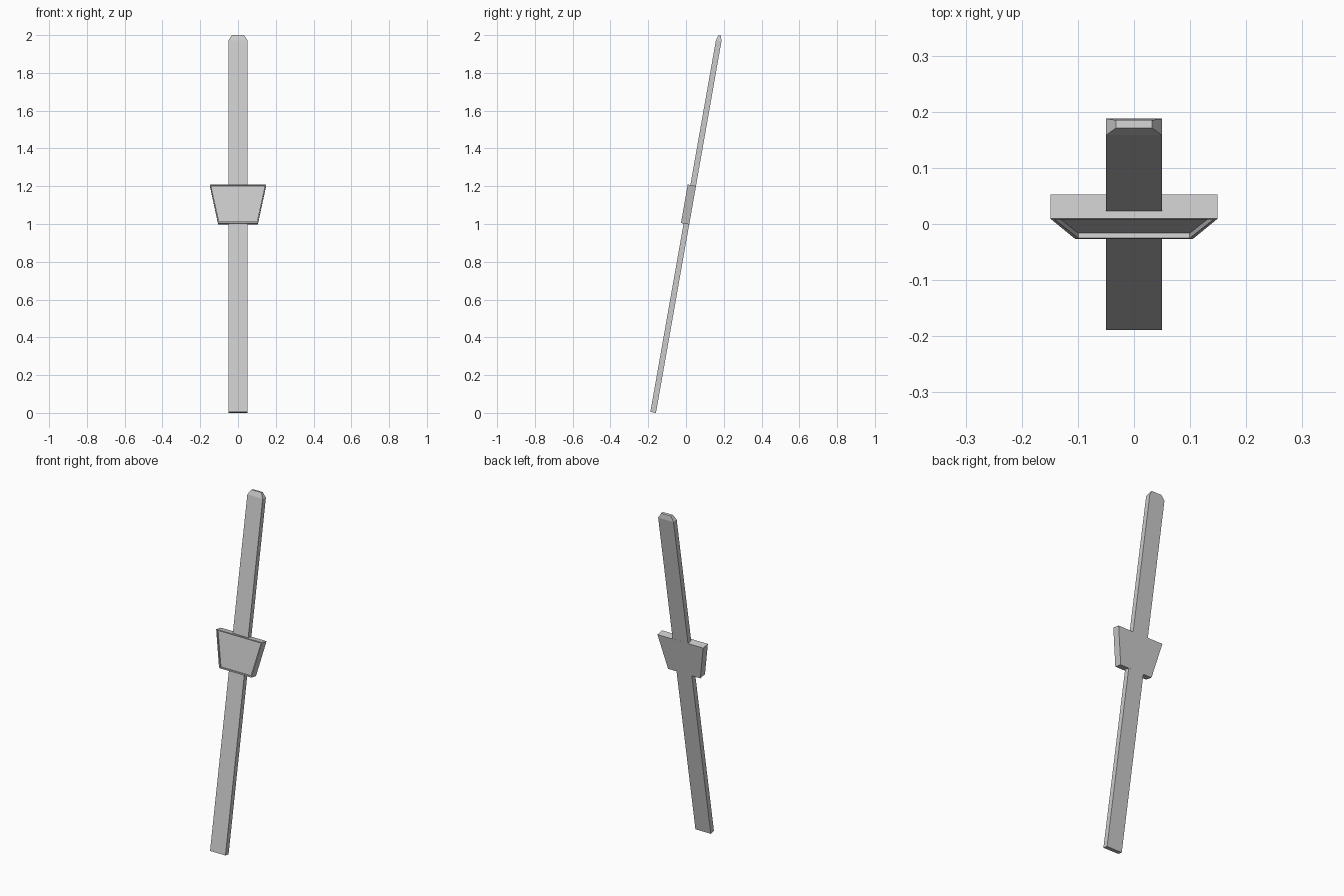
import bpy, bmesh, math
from mathutils import Matrix

if "Cube" in bpy.data.objects:
    bpy.data.objects.remove(bpy.data.objects["Cube"])

# Everything is modelled upright (x width, y thickness, z length), then leaned back
LEAN = Matrix.Translation((0, 0.002, 1)) @ Matrix.Rotation(math.radians(-10), 4, 'X')


def finish(bm, name):
    bmesh.ops.recalc_face_normals(bm, faces=bm.faces)
    bm.transform(LEAN)
    mesh = bpy.data.meshes.new(name)
    bm.to_mesh(mesh)
    bm.free()
    obj = bpy.data.objects.new(name, mesh)
    bpy.context.collection.objects.link(obj)
    return obj


def loft(sections):
    """Rectangular sections (half width, y front, y back, z), capped at both ends."""
    bm = bmesh.new()
    rings = [[bm.verts.new(p) for p in ((-w, f, z), (w, f, z), (w, b, z), (-w, b, z))]
             for w, f, b, z in sections]
    for lo, hi in zip(rings, rings[1:]):
        for i in range(4):
            j = (i + 1) % 4
            bm.faces.new((lo[i], lo[j], hi[j], hi[i]))
    bm.faces.new(rings[0])
    bm.faces.new(rings[-1])
    return bm


# Long flat post with a bevelled top end
finish(loft([(0.05, -0.015, 0.015, -1.0128),
             (0.05, -0.015, 0.015, 0.985),
             (0.032, -0.007, 0.007, 1.014)]), "post")

# Flared collar, flush at the back, with a recessed front panel
collar = loft([(0.105, -0.029, 0.0153, 0.0),
               (0.149, -0.029, 0.0153, 0.207)])
collar.normal_update()
bmesh.ops.recalc_face_normals(collar, faces=collar.faces)
front = min(collar.faces, key=lambda f: f.calc_center_median().y)
bmesh.ops.inset_region(collar, faces=[front], thickness=0.009)
panel = bmesh.ops.extrude_discrete_faces(collar, faces=[front])["faces"][0]
bmesh.ops.translate(collar, verts=panel.verts, vec=(0, 0.009, 0))
finish(collar, "collar")
